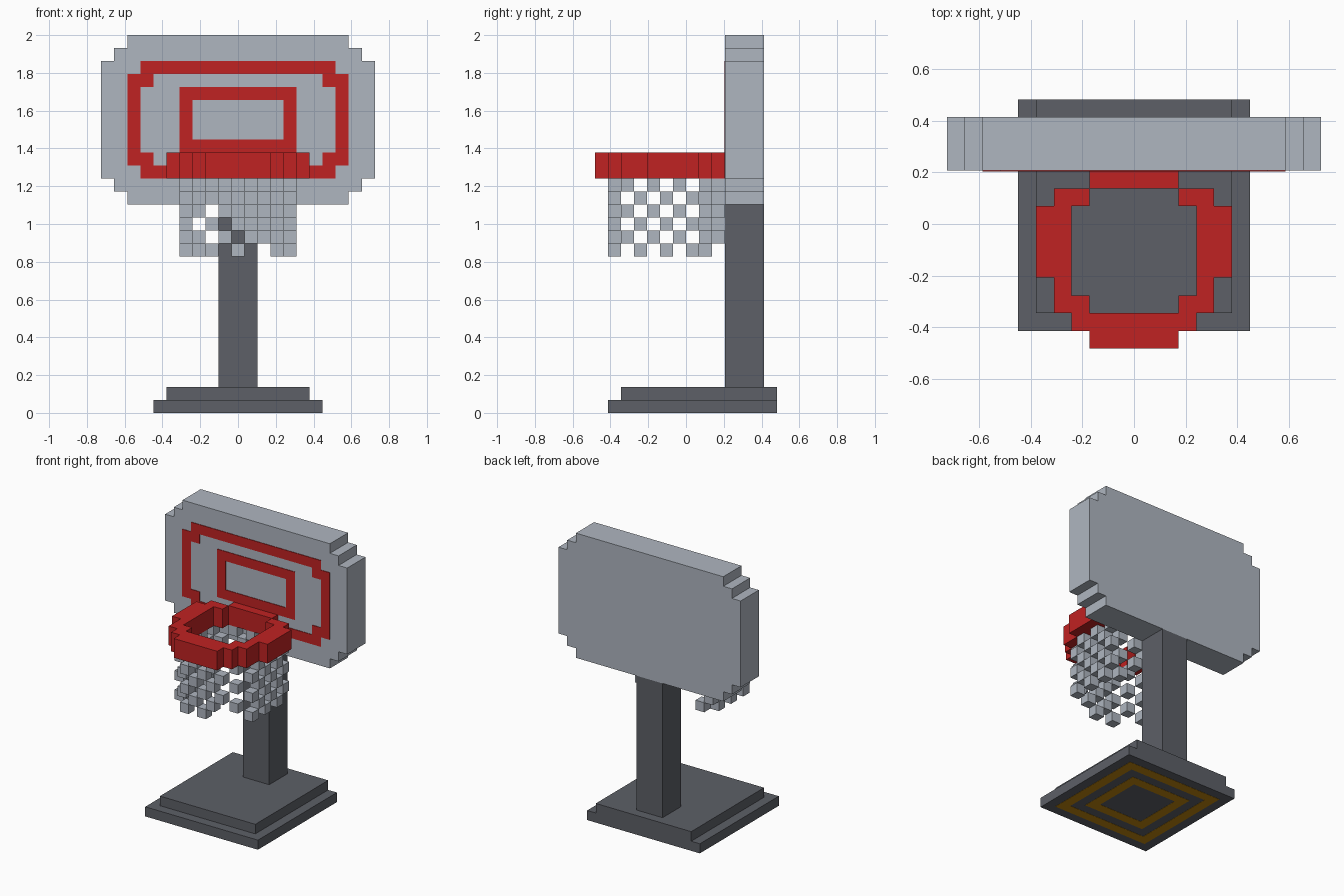
import bpy
import bmesh

cube = bpy.data.objects.get("Cube")
if cube:
    bpy.data.objects.remove(cube, do_unlink=True)

U = 2 / 29  # edge length of one block


def material(name, rgb):
    lin = [((c / 255 + 0.055) / 1.055) ** 2.4 for c in rgb] + [1]
    m = bpy.data.materials.new(name)
    m.use_nodes = True
    m.diffuse_color = lin
    bsdf = next(n for n in m.node_tree.nodes if n.type == 'BSDF_PRINCIPLED')
    bsdf.inputs["Base Color"].default_value = lin
    return m


LIGHT = material("light grey", (175, 182, 192))
DARK = material("dark grey", (93, 96, 103))
RED = material("red", (192, 34, 34))
OCHRE = material("ochre", (192, 134, 14))


def finish(name, bm, mat):
    bmesh.ops.recalc_face_normals(bm, faces=bm.faces)
    mesh = bpy.data.meshes.new(name)
    bm.to_mesh(mesh)
    bm.free()
    mesh.materials.append(mat)
    obj = bpy.data.objects.new(name, mesh)
    bpy.context.collection.objects.link(obj)
    return obj


def add_box(bm, lo, hi):
    """Box between two corners given in blocks."""
    verts = bmesh.ops.create_cube(bm, size=1)["verts"]
    for v in verts:
        v.co = [((a + b) / 2 + c * (b - a)) * U for a, b, c in zip(lo, hi, v.co)]


def box(name, lo, hi, mat):
    bm = bmesh.new()
    add_box(bm, lo, hi)
    return finish(name, bm, mat)


def blocks(name, cells, mat, depth=None):
    """Outer skin of a set of unit cells; x is centred on the cell index.
    With depth set, the cells are a flat plate just in front of the board."""
    bm = bmesh.new()
    cells = set(cells)
    for cell in cells:
        for axis in range(3):
            for side in (0, 1):
                near = list(cell)
                near[axis] += 2 * side - 1
                if tuple(near) in cells:
                    continue
                a, b = (axis + 1) % 3, (axis + 2) % 3
                ring = []
                for da, db in ((0, 0), (1, 0), (1, 1), (0, 1)):
                    p = list(cell)
                    p[axis] += side
                    p[a] += da
                    p[b] += db
                    if depth:
                        p[1] = 3 - depth * (1 - (p[1] - cell[1]))
                    ring.append(bm.verts.new(((p[0] - 0.5) * U, p[1] * U, p[2] * U)))
                bm.faces.new(ring if side else ring[::-1])
    # Weld only flat plates and solid rims; cells touching at edges stay apart
    mesh = bpy.data.meshes.new(name)
    bm.to_mesh(mesh)
    bm.free()
    mesh.materials.append(mat)
    obj = bpy.data.objects.new(name, mesh)
    bpy.context.collection.objects.link(obj)
    return obj


# Stand
box("base_plate", (-6.5, -6, 0), (6.5, 7, 1), DARK)
box("base_step", (-5.5, -5, 1), (5.5, 7, 2), DARK)
box("post", (-1.5, 3, 2), (1.5, 6, 16), DARK)

# Square rings under the base
bm = bmesh.new()
for r in (5.5, 3.5):
    q = r - 1
    for lo, hi in (((-r, -r), (r, -q)), ((-r, q), (r, r)),
                   ((-r, -q), (-q, q)), ((q, -q), (r, q))):
        add_box(bm, (lo[0], lo[1] + 0.5, -0.02), (hi[0], hi[1] + 0.5, 0.02))
finish("base_underside_rings", bm, OCHRE)

# Backboard: stepped outline, extruded back
quarter = [(8.5, 6.5), (8.5, 5.5), (9.5, 5.5), (9.5, 4.5), (10.5, 4.5)]
half = quarter + [(x, -z) for x, z in reversed(quarter)]
outline = half + [(-x, z) for x, z in reversed(half)]
bm = bmesh.new()
face = bm.faces.new([bm.verts.new((x * U, 3 * U, (z + 22.5) * U)) for x, z in outline])
ext = bmesh.ops.extrude_face_region(bm, geom=[face])["geom"]
bmesh.ops.translate(bm, vec=(0, 3 * U, 0),
                    verts=[g for g in ext if isinstance(g, bmesh.types.BMVert)])
finish("backboard", bm, LIGHT)

# Painted lines on the board
outer = [(x, 2, z) for x in range(-7, 8) for z in (18, 26)]
outer += [(s * 8, 2, z) for s in (-1, 1) for z in range(19, 26)]
outer += [(s * 7, 2, z) for s in (-1, 1) for z in (19, 25)]
blocks("outer_board_line", outer, RED, depth=0.06)
inner = [(x, 2, z) for x in range(-4, 5) for z in range(20, 25)
         if abs(x) == 4 or z in (20, 24)]
blocks("inner_board_line", inner, RED, depth=0.06)

# Hoop: for each y row, the range of |x| that is filled
rim_rows = {2: (0, 2), 1: (3, 4), 0: (4, 5), -1: (4, 5), -2: (4, 5), -3: (4, 5),
            -4: (4, 4), -5: (3, 4), -6: (0, 3), -7: (0, 2)}
rim = [(s * x, y, z) for y, (a, b) in rim_rows.items()
       for x in range(a, b + 1) for s in (-1, 1) for z in (18, 19)]
blocks("hoop_rim", rim, RED)

# Net: checkered ring of blocks, with a frayed lower back
net = []
for z in range(12, 18):
    for s in (-1, 1):
        net += [(s * 4, y, z) for y in range(-4, 2) if (y + z) % 2 == 0]
        if z % 2:
            net.append((s * 3, -5, z))
        elif (s, z) != (-1, 14):
            net.append((s * 3, 1, z))
    for x in range(-2, 3):
        if (x + z) % 2 == 0:
            if (x, z) != (2, 12):
                net.append((x, -6, z))
        elif x + z >= 15:
            net.append((x, 2, z))
blocks("net", net, LIGHT)
